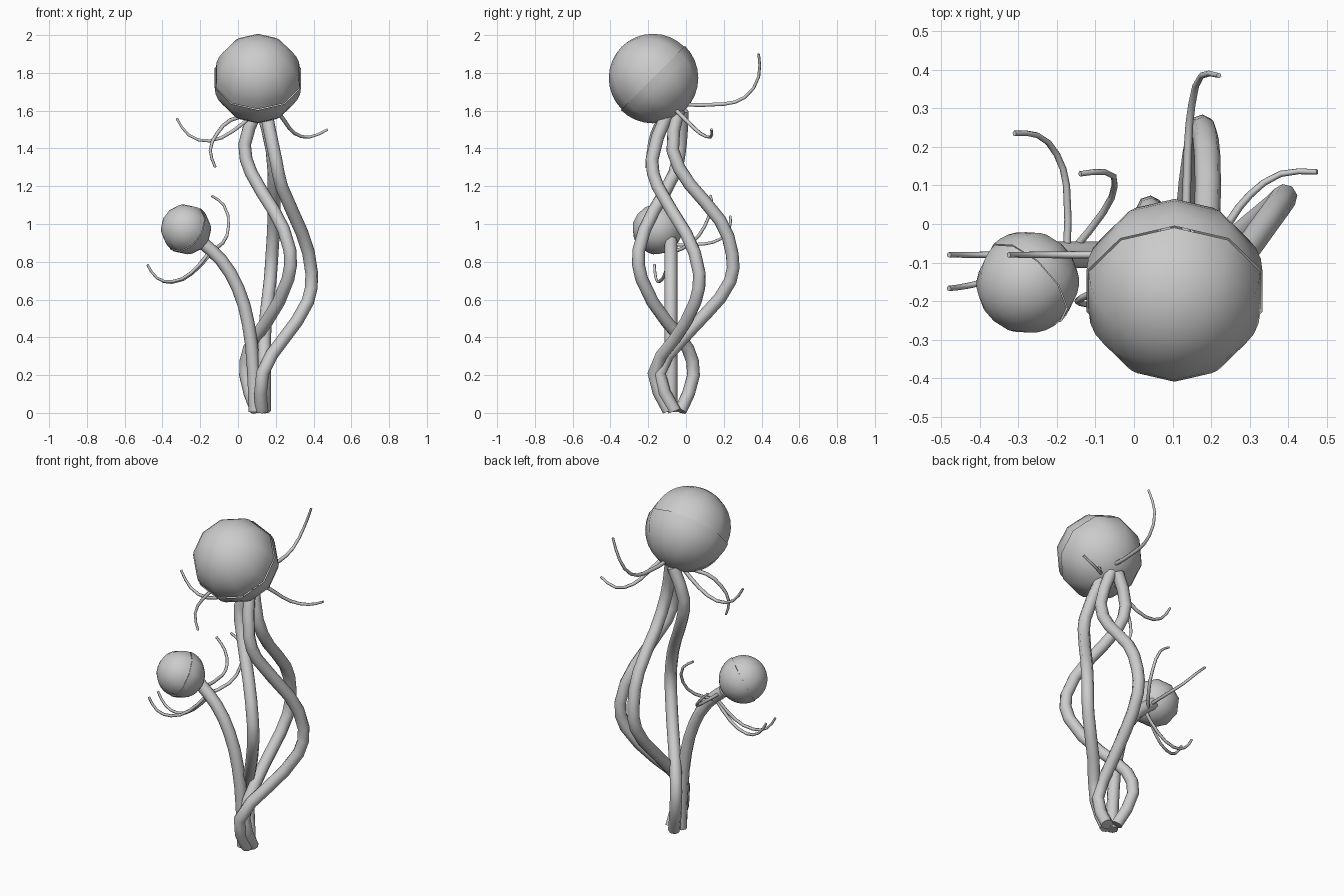
import bpy, bmesh
from mathutils import Vector


def tube(name, pts, r0, r1, sides_res=2, smooth_path=True):
    """Round tube along a path of points, tapering from r0 to r1."""
    cu = bpy.data.curves.new(name, 'CURVE')
    cu.dimensions = '3D'
    cu.bevel_depth = 1.0
    cu.bevel_resolution = sides_res
    cu.use_fill_caps = True
    cu.resolution_u = 2
    sp = cu.splines.new('BEZIER' if smooth_path else 'POLY')
    sp.bezier_points.add(len(pts) - 1)
    for i, (bp, p) in enumerate(zip(sp.bezier_points, pts)):
        bp.co = p
        bp.handle_left_type = bp.handle_right_type = 'AUTO'
        bp.radius = r0 + (r1 - r0) * i / (len(pts) - 1)
    sp.use_smooth = True
    ob = bpy.data.objects.new(name, cu)
    bpy.context.collection.objects.link(ob)
    return ob


def half_ball(name, center, axis, radius, keep_front):
    """Smooth ten-sided hemisphere facing along (or against) the axis."""
    bm = bmesh.new()
    bmesh.ops.create_uvsphere(bm, u_segments=10, v_segments=16, radius=radius)
    s = 1 if keep_front else -1
    bmesh.ops.delete(bm, geom=[v for v in bm.verts if v.co.z * s < -0.001], context='VERTS')
    for f in bm.faces:
        f.smooth = True
    me = bpy.data.meshes.new(name)
    bm.to_mesh(me)
    bm.free()
    ob = bpy.data.objects.new(name, me)
    ob.location = center
    ob.rotation_mode = 'QUATERNION'
    ob.rotation_quaternion = Vector((0, 0, 1)).rotation_difference(Vector(axis))
    bpy.context.collection.objects.link(ob)


# Two round heads, each a front dome seated in a slightly larger rear cup
for name, c, axis, r in (("large_head", (0.105, -0.175, 1.773), (0, -1, 1), 0.24),
                         ("small_head", (-0.277, -0.153, 0.973), (-0.63, -0.63, 0.45), 0.135)):
    half_ball(name + "_dome", c, axis, r * 0.975, True)
    half_ball(name + "_cup", c, axis, r, False)

# Entwined stems
stems = {
    "side_stem": [(0.09, -0.08, 0.005), (0.08, -0.08, 0.25), (0.055, -0.08, 0.47),
                  (0.0, -0.08, 0.66), (-0.09, -0.08, 0.81), (-0.2, -0.08, 0.91)],
    "rear_stem": [(0.14, -0.06, 0.01), (0.14, -0.14, 0.21), (0.14, -0.03, 0.38), (0.15, 0.11, 0.53),
                  (0.17, 0.235, 0.7), (0.18, 0.245, 0.84), (0.19, 0.18, 1.02),
                  (0.19, 0.02, 1.21), (0.18, -0.07, 1.39), (0.13, -0.04, 1.6)],
    "right_stem": [(0.125, -0.09, 0.01), (0.13, -0.17, 0.21), (0.24, -0.06, 0.39), (0.37, 0.05, 0.59),
                   (0.39, 0.07, 0.74), (0.34, 0.0, 0.95), (0.23, -0.15, 1.2),
                   (0.2, -0.18, 1.34), (0.15, -0.1, 1.58)],
    "front_stem": [(0.1, -0.03, 0.01), (0.04, 0.04, 0.2), (0.06, 0.01, 0.34), (0.15, -0.1, 0.48),
                   (0.265, -0.235, 0.71), (0.275, -0.25, 0.86), (0.19, -0.17, 1.07),
                   (0.07, -0.06, 1.27), (0.035, -0.03, 1.42), (0.1, -0.02, 1.6)],
}
for name, pts in stems.items():
    tube(name, pts, 0.034, 0.034)

# Tendrils curling out beneath the large head
large_tendrils = [
    [(0.08, -0.08, 1.58), (-0.03, -0.08, 1.49), (-0.15, -0.08, 1.44), (-0.26, -0.08, 1.47), (-0.325, -0.08, 1.56)],
    [(0.08, -0.08, 1.58), (-0.04, -0.14, 1.55), (-0.11, -0.18, 1.48), (-0.147, -0.2, 1.39), (-0.12, -0.21, 1.3)],
    [(0.2, -0.06, 1.61), (0.25, 0.01, 1.54), (0.3, 0.075, 1.48), (0.38, 0.13, 1.46), (0.475, 0.135, 1.5)],
    [(0.135, -0.05, 1.635), (0.14, 0.2, 1.635), (0.15, 0.31, 1.67), (0.175, 0.385, 1.78), (0.22, 0.385, 1.9)],
]
# Tendrils curling out beneath the small head
small_tendrils = [
    [(-0.14, -0.08, 0.85), (-0.24, -0.08, 0.74), (-0.35, -0.08, 0.69), (-0.43, -0.08, 0.715), (-0.48, -0.08, 0.785)],
    [(-0.16, -0.08, 0.84), (-0.25, -0.11, 0.74), (-0.35, -0.14, 0.695), (-0.43, -0.16, 0.715), (-0.48, -0.167, 0.785)],
    [(-0.16, -0.07, 0.85), (-0.08, 0.03, 0.9), (-0.05, 0.1, 0.99), (-0.075, 0.135, 1.1), (-0.14, 0.13, 1.15)],
    [(-0.175, -0.08, 0.89), (-0.175, 0.1, 0.895), (-0.2, 0.18, 0.92), (-0.25, 0.23, 0.98), (-0.31, 0.235, 1.04)],
]
for i, pts in enumerate(large_tendrils):
    tube(f"large_head_tendril_{i + 1}", pts, 0.012, 0.007, 1)
for i, pts in enumerate(small_tendrils):
    tube(f"small_head_tendril_{i + 1}", pts, 0.01, 0.007, 1)
